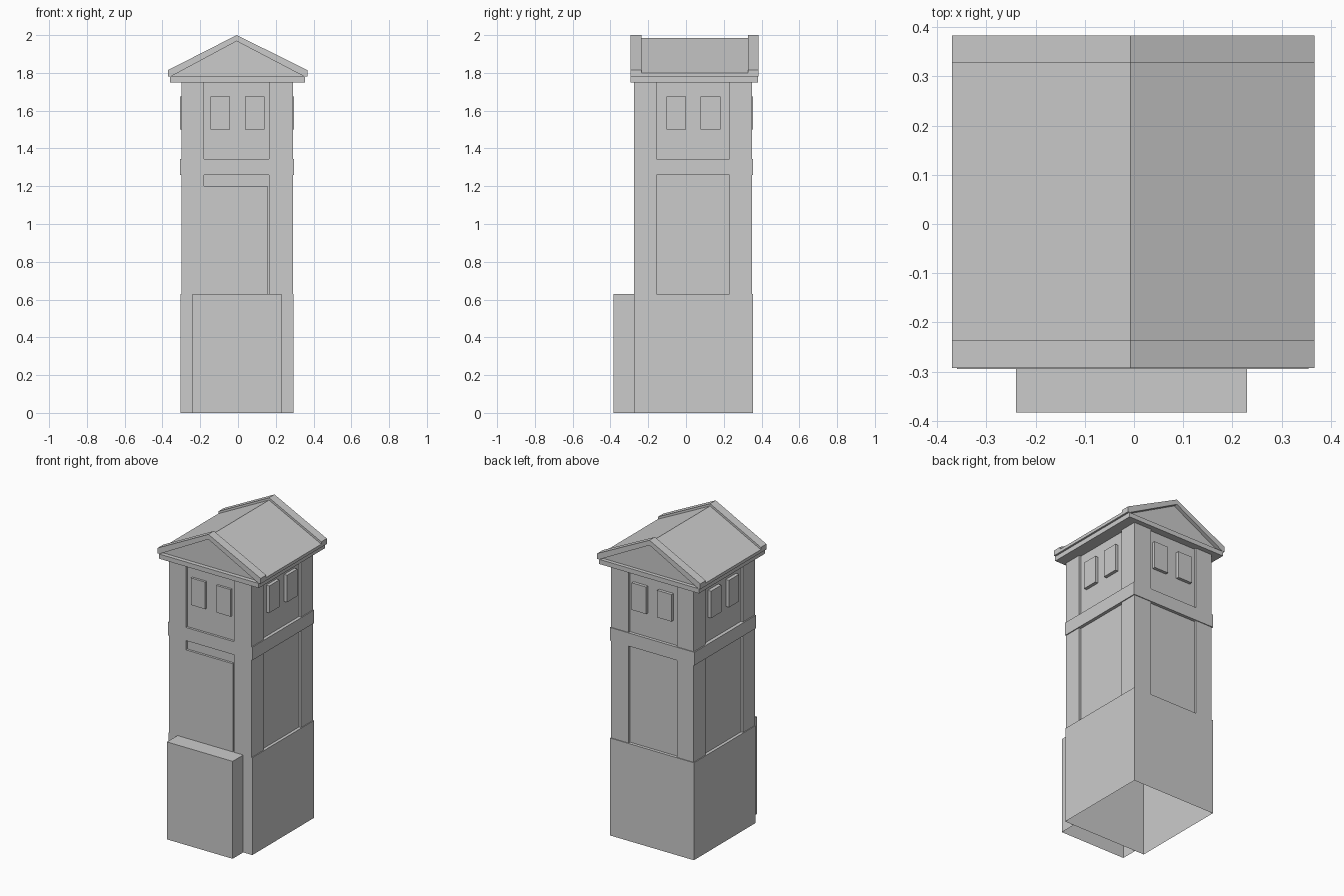
import bpy
import bmesh

if "Cube" in bpy.data.objects:
    bpy.data.objects.remove(bpy.data.objects["Cube"], do_unlink=True)

grey = bpy.data.materials.new("plain_grey")
grey.use_nodes = True
COLOUR = (0.6, 0.6, 0.6, 1.0)
grey.diffuse_color = COLOUR
grey.node_tree.nodes["Principled BSDF"].inputs["Base Color"].default_value = COLOUR


def prism(name, profile, y0, y1, drop=None):
    """Extrude an (x, z) outline along y; drop removes faces with that normal."""
    bm = bmesh.new()
    front = bm.faces.new([bm.verts.new((x, y0, z)) for x, z in profile])
    ext = bmesh.ops.extrude_face_region(bm, geom=[front], use_keep_orig=True)
    moved = [v for v in ext["geom"] if isinstance(v, bmesh.types.BMVert)]
    bmesh.ops.translate(bm, verts=moved, vec=(0, y1 - y0, 0))
    bmesh.ops.recalc_face_normals(bm, faces=bm.faces)
    if drop:
        gone = [f for f in bm.faces
                if any(f.normal[i] * d > 0.9 for i, d in drop)]
        bmesh.ops.delete(bm, geom=gone, context="FACES")
    mesh = bpy.data.meshes.new(name)
    bm.to_mesh(mesh)
    bm.free()
    mesh.materials.append(grey)
    obj = bpy.data.objects.new(name, mesh)
    bpy.context.collection.objects.link(obj)
    return obj


def box(name, x, y, z, drop=None):
    outline = [(x[0], z[0]), (x[1], z[0]), (x[1], z[1]), (x[0], z[1])]
    return prism(name, outline, y[0], y[1], drop)


# Main levels and planes
BASE, BELT_LOW, BELT_TOP, EAVE = 0.63, 1.26, 1.345, 1.755
FRONT, MID, RECESS = -0.275, -0.007, 0.015
X0, X1, Y1 = -0.30, 0.29, 0.35
BOTTOM, BACK = (2, -1), (1, 1)

# Plinth and the block in front of it, both open underneath
box("base", (-0.305, 0.295), (FRONT, 0.355), (0, BASE), [BOTTOM])
box("front_block", (-0.24, 0.23), (-0.383, FRONT), (0, BASE), [BOTTOM, BACK])

# Recessed core with four corner pilasters
box("tower_core", (X0 + RECESS, X1 - RECESS),
    (FRONT + RECESS, Y1 - RECESS), (BASE, EAVE))
for xn, xs in (("right", (X0, -0.18)), ("left", (0.165, X1))):
    for yn, ys in (("front", (FRONT, -0.155)), ("back", (0.23, Y1))):
        box(f"{yn}_{xn}_pilaster", xs, ys, (BASE, EAVE))

# Belt course and front door slab
box("belt", (-0.308, 0.296), (FRONT, 0.355), (BELT_LOW, BELT_TOP))
box("front_door", (-0.18, 0.155), (FRONT, -0.25), (BASE, 1.2))

# Raised window plates, two on every side
SILL = (1.5, 1.675)
for i, xs in enumerate(((-0.145, -0.042), (0.037, 0.14))):
    box(f"front_window_{i}", xs, (FRONT, -0.25), SILL)
    box(f"back_window_{i}", xs, (0.32, 0.355), SILL)
for i, ys in enumerate(((-0.103, 0.0), (0.078, 0.183))):
    box(f"left_window_{i}", (0.26, 0.296), ys, SILL)
    box(f"right_window_{i}", (-0.308, -0.27), ys, SILL)

# Cornice
box("cornice", (-0.36, 0.355), (-0.295, 0.382), (1.75, 1.78))


def chevron(lower):
    """Roof cross-section with its top surface lowered."""
    return [(-0.37, 1.78), (-0.37, 1.815 - lower), (MID, 2.0 - lower),
            (0.367, 1.815 - lower), (0.367, 1.78), (0.352, 1.78),
            (MID, 1.968), (-0.357, 1.78)]


# Gabled roof: raised end rakes, lower middle, recessed pediments
prism("front_rake", chevron(0), -0.293, -0.236)
prism("back_rake", chevron(0), 0.327, 0.383)
prism("roof_slopes", chevron(0.015), -0.236, 0.327)
prism("pediment", [(-0.357, 1.78), (0.352, 1.78), (MID, 1.968)], -0.268, 0.358)
